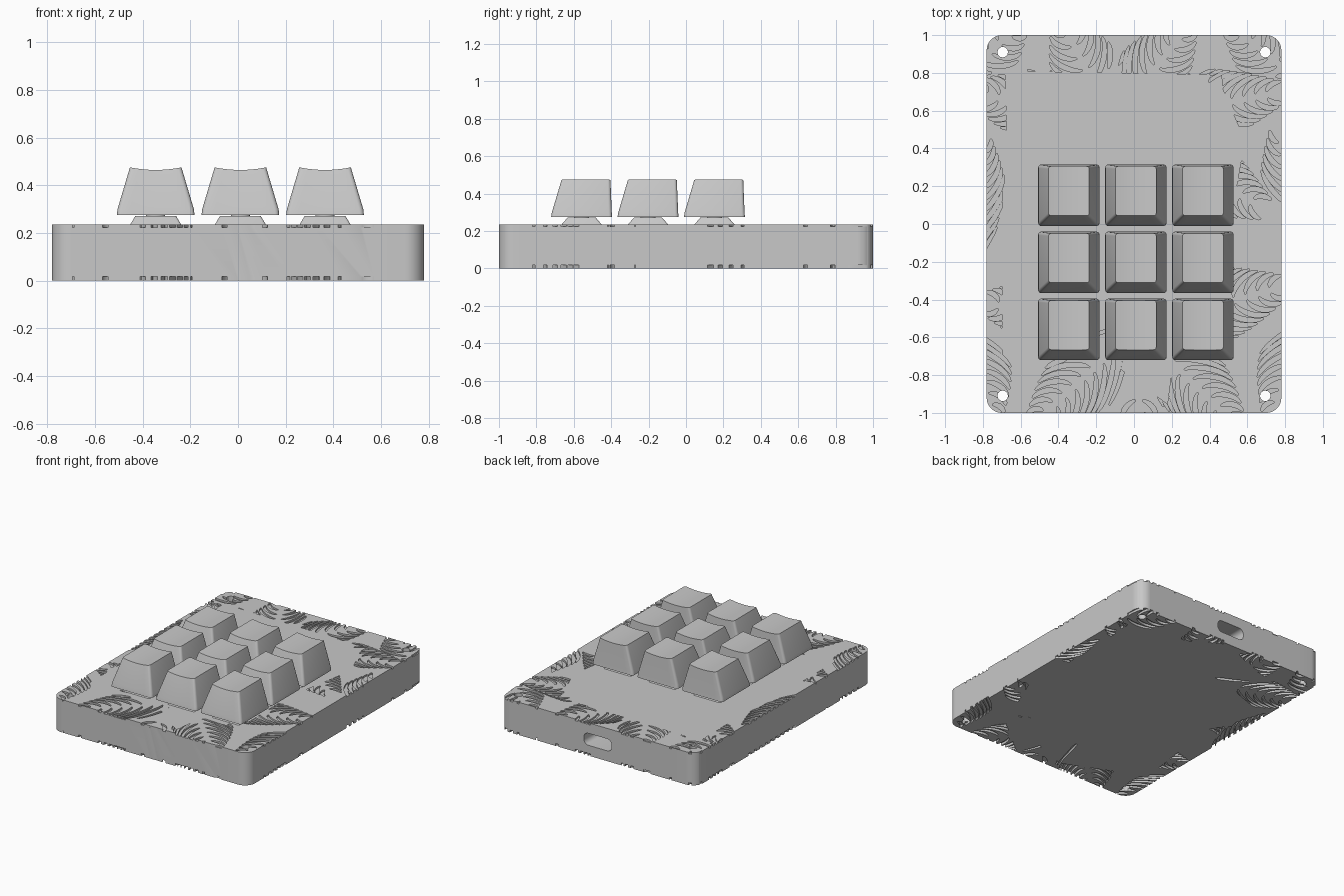
import bpy, bmesh, math
from mathutils import Vector

cube = bpy.data.objects.get("Cube")
if cube:
    bpy.data.objects.remove(cube, do_unlink=True)

grey = bpy.data.materials.new("light_grey")
grey.use_nodes = True
COLOUR = (0.58, 0.58, 0.58, 1)
grey.diffuse_color = COLOUR
for node in grey.node_tree.nodes:
    if node.type == 'BSDF_PRINCIPLED':
        node.inputs["Base Color"].default_value = COLOUR

HEIGHT = 0.235


def rounded(hx, hy, r, seg=4, extra=0):
    """Rounded rectangle, symmetric so point i faces point n-1-i across y."""
    half = []
    for sx, start in ((1, 0), (-1, 90)):
        for k in range(seg + 1):
            a = math.radians(start + 90 * k / seg)
            half.append((sx * (hx - r) + r * math.cos(a), hy - r + r * math.sin(a)))
        if sx == 1:
            x0 = hx - r
            half += [(x0 - 2 * x0 * k / (extra + 1), hy) for k in range(1, extra + 1)]
    return half + [(x, -y) for x, y in reversed(half)]


def loft(bm, rings):
    """Join equal rings of 3D points and close both ends with strips."""
    rows = [[bm.verts.new(p) for p in ring] for ring in rings]
    n = len(rows[0])
    for a, b in zip(rows, rows[1:]):
        for i in range(n):
            j = (i + 1) % n
            bm.faces.new((a[i], a[j], b[j], b[i]))
    for i in range(n // 2 - 1):
        for row, flip in ((rows[0], True), (rows[-1], False)):
            quad = [row[i], row[i + 1], row[n - 2 - i], row[n - 1 - i]]
            bm.faces.new(quad[::-1] if flip else quad)


def at_z(points, z, dx=0, dy=0):
    return [(x + dx, y + dy, z) for x, y in points]


def finish(bm, name):
    bmesh.ops.recalc_face_normals(bm, faces=bm.faces)
    mesh = bpy.data.meshes.new(name)
    bm.to_mesh(mesh)
    bm.free()
    mesh.materials.append(grey)
    ob = bpy.data.objects.new(name, mesh)
    bpy.context.collection.objects.link(ob)
    return ob


def activate(ob):
    bpy.ops.object.select_all(action='DESELECT')
    ob.select_set(True)
    bpy.context.view_layer.objects.active = ob


def carve(ob, cutter):
    cutter.hide_render = True
    mod = ob.modifiers.new("carve", 'BOOLEAN')
    mod.operation = 'DIFFERENCE'
    mod.solver = 'MANIFOLD'
    mod.object = cutter
    activate(ob)
    bpy.ops.object.modifier_apply(modifier=mod.name)
    bpy.data.objects.remove(cutter, do_unlink=True)


def smooth(ob):
    activate(ob)
    bpy.ops.object.shade_smooth_by_angle(angle=math.radians(30))


# Case block
bm = bmesh.new()
outline = rounded(0.78, 1.0, 0.08, seg=10)
loft(bm, [at_z(outline, 0), at_z(outline, HEIGHT)])
case = finish(bm, "case")


# Leaf pattern: each leaf has a plain midrib and curved vein grooves
class Leaf:
    def __init__(self, base, tip, width):
        self.base, self.width = Vector(base), width
        axis = Vector(tip) - self.base
        self.length = axis.length
        self.u = axis.normalized()
        self.v = Vector((-self.u.y, self.u.x))

    def half_width(self, s):
        return self.width * math.sin(math.pi * min(max(s, 0), 1) ** 0.8)

    def contains(self, p):
        d = p - self.base
        s = d.dot(self.u) / self.length
        return 0 < s < 1 and abs(d.dot(self.v)) < self.half_width(s) + 0.02

    def veins(self):
        count = int(self.length * 0.8 / 0.062)
        for i in range(count):
            t = 0.07 + 0.8 * i / count
            for side in (1, -1):
                path = []
                for k in range(13):
                    q = k / 12
                    s = t + (1 - t) * 0.42 * q ** 1.3
                    lat = 0.018 + max(self.half_width(s) - 0.018, 0) * q ** 0.9
                    path.append(self.base + self.u * s * self.length + self.v * side * lat)
                yield path


NODE, LOW = (-0.11, 0.53), (0.02, -0.55)
leaves = [Leaf(NODE, tip, w) for tip, w in (
    ((0.34, 1.12), 0.19), ((-0.42, 1.15), 0.19), ((0.9, 0.72), 0.2),
    ((-0.95, 0.72), 0.2), ((0.8, 0.02), 0.21), ((-0.72, -0.08), 0.22),
    ((0.08, -0.42), 0.2))]
leaves += [Leaf(LOW, tip, w) for tip, w in (
    ((0.9, -0.3), 0.2), ((-0.9, -0.4), 0.2), ((0.62, -1.15), 0.2),
    ((-0.6, -1.12), 0.2), ((0.03, -1.15), 0.17))]
leaves += [Leaf(base, tip, w) for base, tip, w in (
    ((0.95, 0.7), (0.45, 1.1), 0.18), ((-0.95, 0.75), (-0.55, 1.1), 0.16),
    ((0.9, -0.15), (0.75, 0.6), 0.16), ((-0.85, -0.25), (-0.8, 0.55), 0.16),
    ((0.95, -0.45), (0.7, -1.1), 0.18), ((-0.92, -0.5), (-0.72, -1.1), 0.18))]


def longest_run(path, blockers):
    best, run = [], []
    for p in path:
        if any(leaf.contains(p) for leaf in blockers):
            run = []
        else:
            run = run + [p]
            best = run if len(run) > len(best) else best
    return best


bm = bmesh.new()
for index, leaf in enumerate(leaves):
    for path in leaf.veins():
        path = longest_run(path, leaves[:index])
        if len(path) < 4 or (path[-1] - path[0]).length < 0.05:
            continue
        left, right = [], []
        last = len(path) - 1
        for k, p in enumerate(path):
            along = (path[min(k + 1, last)] - path[max(k - 1, 0)]).normalized()
            w = 0.003 + 0.010 * math.sin(math.pi * k / last) ** 0.6 if 0 < k < last else 0.003
            across = Vector((-along.y, along.x)) * w
            left.append(p + across)
            right.append(p - across)
        strip = left + right[::-1]
        for low, high in ((-0.03, 0.017), (HEIGHT - 0.012, HEIGHT + 0.03)):
            loft(bm, [at_z(strip, low), at_z(strip, high)])
carve(case, finish(bm, "vein_cutter"))

# Corner screw holes and the rear cable port
bm = bmesh.new()
for x in (-0.695, 0.695):
    for y in (-0.91, 0.91):
        hole = rounded(0.028, 0.028, 0.0275, seg=3)
        loft(bm, [at_z(hole, -0.1, x, y), at_z(hole, HEIGHT + 0.1, x, y)])
port = rounded(0.11, 0.043, 0.035, seg=5)
loft(bm, [[(x, y, z + 0.117) for x, z in port] for y in (0.8, 1.1)])
carve(case, finish(bm, "hole_cutter"))
smooth(case)

# Keycap with a dished top, steep back and sloped front
bm = bmesh.new()
top = rounded(0.108, 0.131, 0.015, extra=7)
dished = [(x, y + 0.023, 0.464 + 0.011 * (x / 0.108) ** 2) for x, y in top]
loft(bm, [at_z(rounded(0.163, 0.163, 0.018, extra=7), 0.275),
          at_z(rounded(0.160, 0.160, 0.018, extra=7), 0.30, 0, 0.001), dished])
keycap = finish(bm, "keycap")
smooth(keycap)

# Switch housing: tapered collar with a stem
bm = bmesh.new()
loft(bm, [at_z(rounded(0.107, 0.107, 0.01), HEIGHT - 0.02),
          at_z(rounded(0.107, 0.107, 0.01), HEIGHT),
          at_z(rounded(0.085, 0.075, 0.01), 0.272)])
post = rounded(0.04, 0.04, 0.035)
loft(bm, [at_z(post, 0.26), at_z(post, 0.285)])
switch = finish(bm, "switch")
smooth(switch)

# Three by three key grid
for source in (keycap, switch):
    for i in range(9):
        ob = source if i == 0 else bpy.data.objects.new(f"{source.name}_{i + 1}", source.data)
        if i:
            bpy.context.collection.objects.link(ob)
        ob.location = (0.01 + 0.355 * (i % 3 - 1), -0.203 + 0.355 * (i // 3 - 1), 0)
